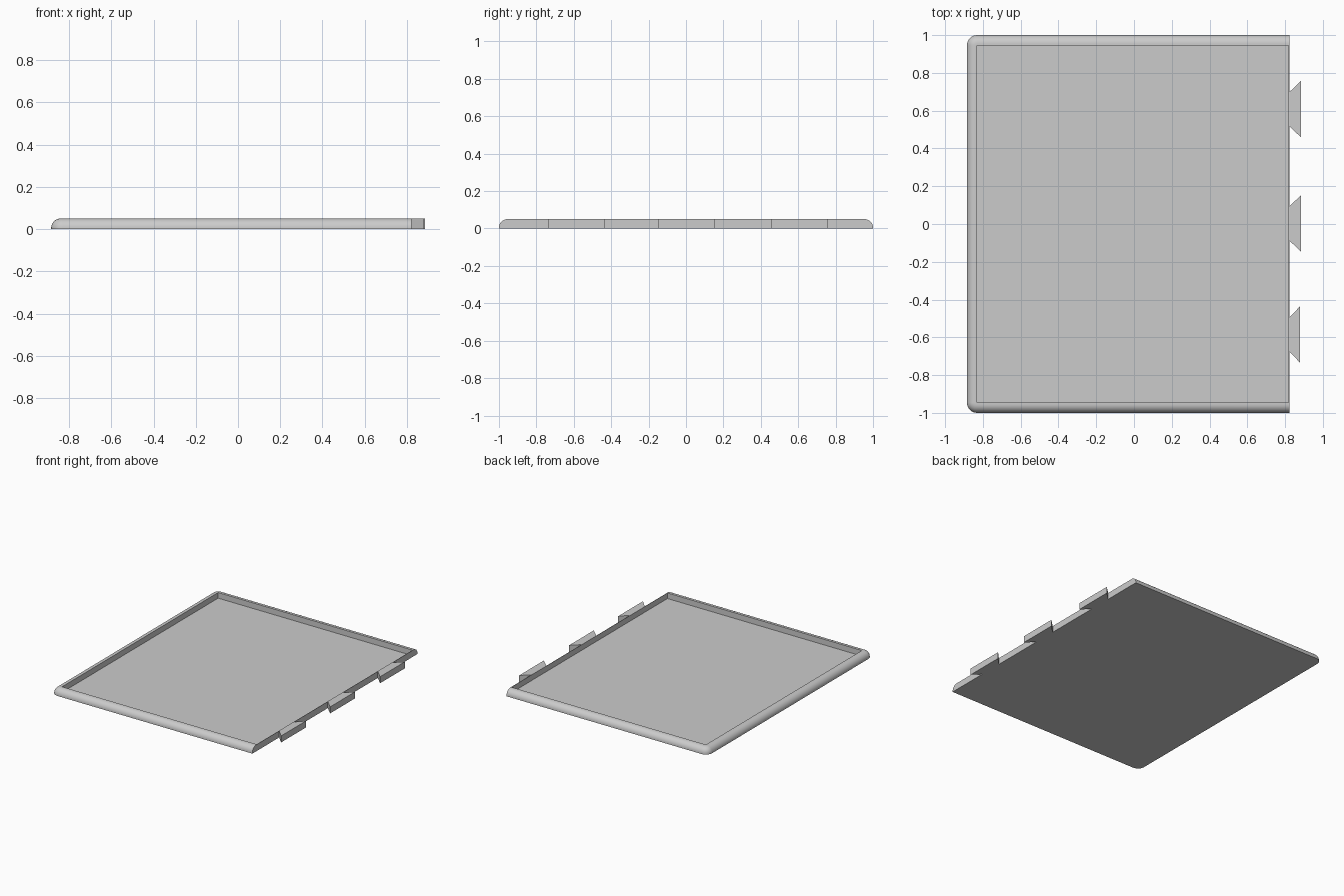
import bpy, bmesh, math

cube = bpy.data.objects.get("Cube")
if cube:
    bpy.data.objects.remove(cube, do_unlink=True)

grey = bpy.data.materials.new("light grey")
grey.use_nodes = True
colour = (0.6, 0.6, 0.6, 1)
grey.diffuse_color = colour
grey.node_tree.nodes["Principled BSDF"].inputs["Base Color"].default_value = colour

LEFT, EDGE, HALF = -0.885, 0.822, 1.0    # plan limits
TOP, FLOOR, LIP = 0.05, 0.007, 0.005     # heights
RIM, ROUND, WALL = 0.055, 0.045, 0.003   # rim width, rounding, end wall
STEPS = 8


def finish(name, bm):
    bmesh.ops.remove_doubles(bm, verts=bm.verts, dist=1e-5)
    bmesh.ops.recalc_face_normals(bm, faces=bm.faces)
    mesh = bpy.data.meshes.new(name)
    bm.to_mesh(mesh)
    bm.free()
    mesh.materials.append(grey)
    obj = bpy.data.objects.new(name, mesh)
    bpy.context.collection.objects.link(obj)
    return obj


def ring(bm, inset, z, end=EDGE):
    """Plan outline with two rounded corners on the closed side."""
    r = RIM - inset
    cx, cy = LEFT + RIM, HALF - RIM
    pts = [(end, -cy - r)]
    for sy, start in ((-1, 1.5 * math.pi), (1, math.pi)):
        for i in range(STEPS + 1):
            a = start - i * math.pi / 2 / STEPS
            pts.append((cx + r * math.cos(a), sy * cy + r * math.sin(a)))
    pts.append((end, cy + r))
    return [bm.verts.new((x, y, z)) for x, y in pts]


# Tray: rounded rim, recessed floor and thin end wall
bm = bmesh.new()
rings = [ring(bm, 0, 0)]
for i in range(STEPS + 1):
    a = i * math.pi / 2 / STEPS
    rings.append(ring(bm, ROUND * (1 - math.cos(a)), LIP + (TOP - LIP) * math.sin(a)))
rings.append(ring(bm, RIM, TOP, EDGE - WALL))
rings.append(ring(bm, RIM, FLOOR, EDGE - WALL))
for low, high in zip(rings, rings[1:]):
    n = len(low)
    for i in range(n):
        j = (i + 1) % n
        bm.faces.new((low[i], low[j], high[j], high[i]))
bm.faces.new(rings[0])
bm.faces.new(rings[-1])
tray = finish("tray", bm)
bpy.ops.object.select_all(action='DESELECT')
bpy.context.view_layer.objects.active = tray
tray.select_set(True)
bpy.ops.object.shade_smooth_by_angle(angle=math.radians(30))

# Dovetail tabs along the open side
for name, y, tip in (("front_tab", -0.585, 0.88), ("middle_tab", 0.003, 0.885), ("back_tab", 0.608, 0.885)):
    bm = bmesh.new()
    outline = ((EDGE, y - 0.09), (tip, y - 0.15), (tip, y + 0.15), (EDGE, y + 0.09))
    base = bm.faces.new([bm.verts.new((px, py, 0)) for px, py in outline])
    up = bmesh.ops.extrude_face_region(bm, geom=[base])["geom"]
    bmesh.ops.translate(bm, vec=(0, 0, TOP), verts=[v for v in up if isinstance(v, bmesh.types.BMVert)])
    if not base.is_valid or len(bm.faces) < 6:
        bm.faces.new([v for v in bm.verts if v.co.z == 0])
    finish(name, bm)
